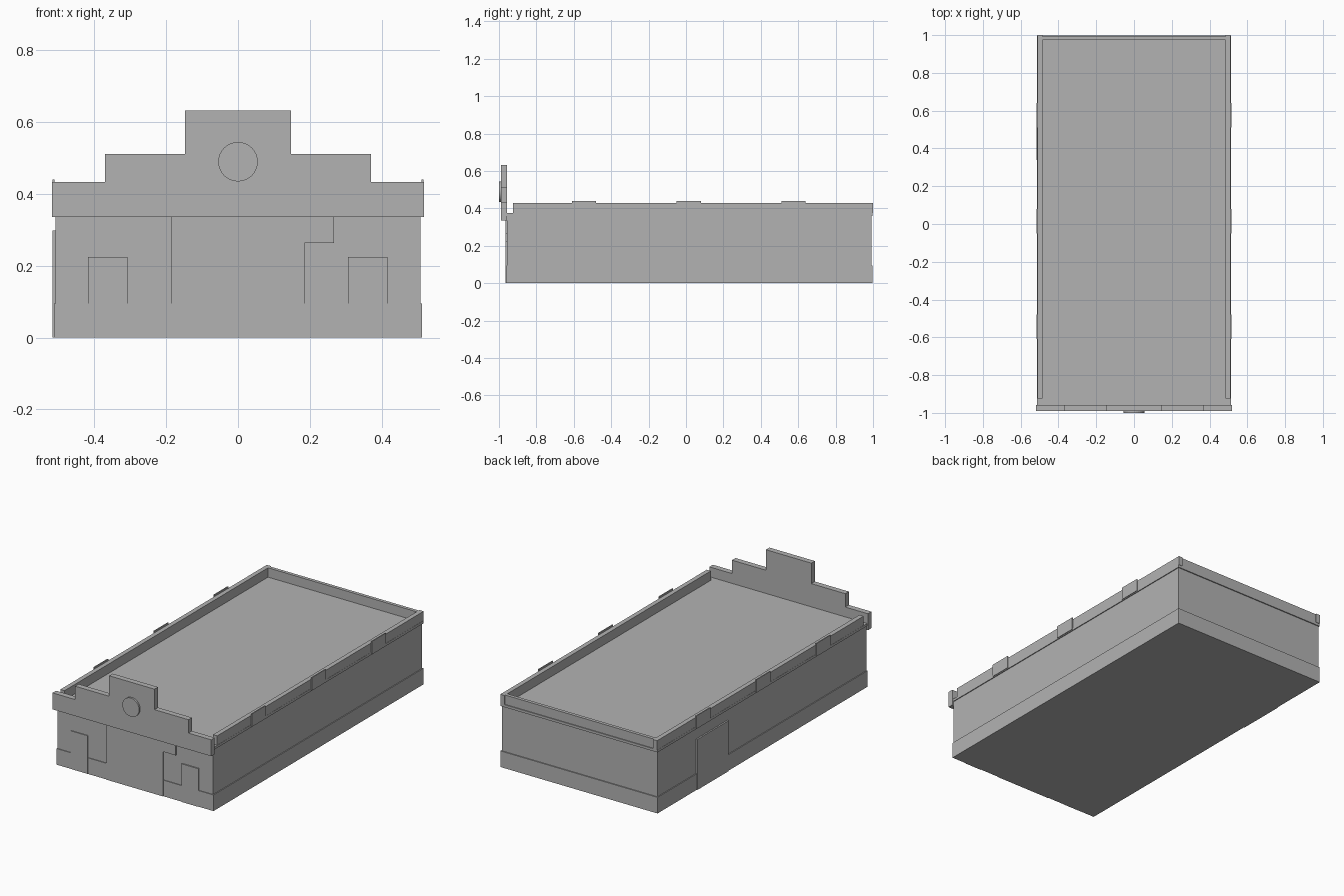
import bpy
import bmesh
from math import radians
from mathutils import Matrix

cube = bpy.data.objects.get("Cube")
if cube:
    bpy.data.objects.remove(cube)

# One plain grey material
grey = bpy.data.materials.new("plain_grey")
grey.use_nodes = True
colour = (0.45, 0.45, 0.45, 1)
grey.diffuse_color = colour
grey.node_tree.nodes["Principled BSDF"].inputs["Base Color"].default_value = colour


def add_object(name, bm):
    bmesh.ops.recalc_face_normals(bm, faces=bm.faces)
    mesh = bpy.data.meshes.new(name)
    bm.to_mesh(mesh)
    bm.free()
    mesh.materials.append(grey)
    obj = bpy.data.objects.new(name, mesh)
    bpy.context.collection.objects.link(obj)
    return obj


def box(name, x, y, z):
    """Box from (min, max) pairs."""
    bm = bmesh.new()
    size = [b - a for a, b in (x, y, z)]
    mid = [(a + b) / 2 for a, b in (x, y, z)]
    bmesh.ops.create_cube(bm, size=1, matrix=Matrix.Translation(mid) @ Matrix.Diagonal((*size, 1)))
    return add_object(name, bm)


def front_prism(name, outline, y):
    """Extrude an x-z outline between two y positions."""
    bm = bmesh.new()
    face = bm.faces.new([bm.verts.new((px, y[0], pz)) for px, pz in outline])
    new = bmesh.ops.extrude_face_region(bm, geom=[face])["geom"]
    verts = [v for v in new if isinstance(v, bmesh.types.BMVert)]
    bmesh.ops.translate(bm, verts=verts, vec=(0, y[1] - y[0], 0))
    return add_object(name, bm)


# Main hall: walls, plinth and roof slab
box("walls", (-0.508, 0.508), (-0.957, 0.992), (0, 0.37))
box("plinth", (-0.513, 0.513), (-0.961, 0.998), (0, 0.095))
box("roof_slab", (-0.513, 0.513), (-0.957, 0.998), (0.36, 0.375))

# Parapets along the sides and the back, with raised plates on the sides
for side, s in (("right", -1), ("left", 1)):
    box(side + "_parapet", sorted((s * 0.485, s * 0.512)), (-0.925, 1.0), (0.375, 0.43))
    for i, y in enumerate((-0.545, 0.015, 0.575)):
        box(f"{side}_parapet_plate_{i + 1}", sorted((s * 0.511, s * 0.517)),
            (y - 0.065, y + 0.065), (0.365, 0.44))
box("back_parapet", (-0.486, 0.486), (0.973, 0.993), (0.375, 0.43))

# Stepped front gable
half = [(0.518, 0.336), (0.518, 0.433), (0.37, 0.433), (0.37, 0.512), (0.148, 0.512), (0.148, 0.633)]
front_prism("stepped_gable", half + [(-x, z) for x, z in reversed(half)], (-0.99, -0.957))

# Round medallion on the gable
bm = bmesh.new()
bmesh.ops.create_cone(bm, cap_ends=True, segments=32, radius1=0.055, radius2=0.055, depth=0.012,
                      matrix=Matrix.Translation((0, -0.994, 0.49)) @ Matrix.Rotation(radians(90), 4, "X"))
add_object("gable_medallion", bm)

# Shop entrance panel and doors on the front
front_prism("entrance_panel", [(-0.185, 0), (0.185, 0), (0.185, 0.264), (0.268, 0.264),
                               (0.268, 0.338), (-0.185, 0.338)], (-0.964, -0.955))
box("front_right_door", (-0.418, -0.308), (-0.962, -0.955), (0, 0.225))
box("front_left_door", (0.306, 0.416), (-0.964, -0.955), (0, 0.225))

# Loading door on the right side
box("side_loading_door", (-0.517, -0.505), (0.34, 0.63), (0, 0.298))
